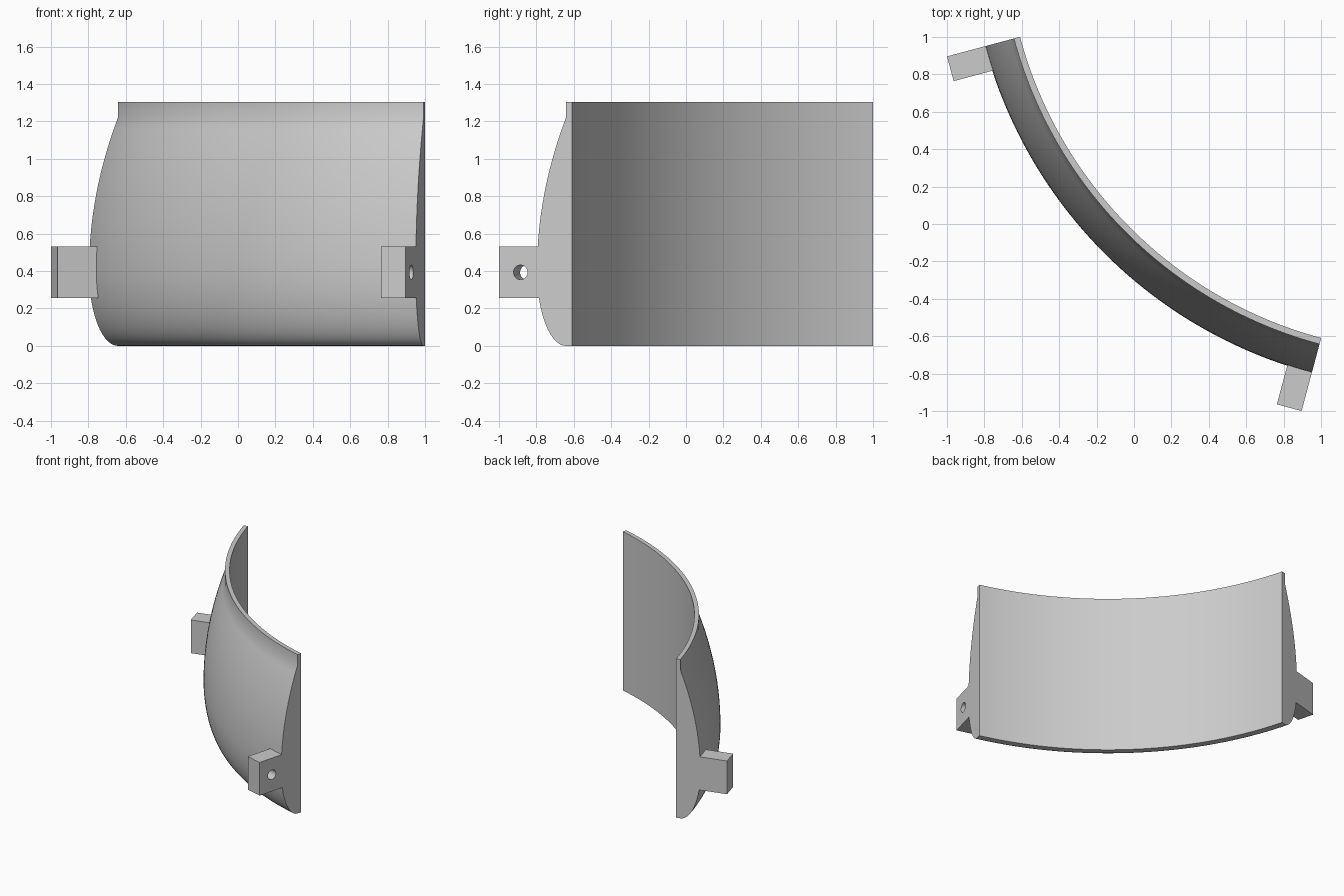
import bpy, bmesh, math
from mathutils import Matrix, Vector

if "Cube" in bpy.data.objects:
    bpy.data.objects.remove(bpy.data.objects["Cube"])

CENTRE = Vector((1.59, 1.59, 0))   # axis of the curved wall
INNER, WALL, BULGE = 2.277, 0.034, 0.16
HEIGHT, BELLY, LIP = 1.305, 0.4, 1.22
START, END, STEPS = math.radians(195), math.radians(255), 64

grey = bpy.data.materials.new("light grey")
grey.use_nodes = True
grey.diffuse_color = (0.6, 0.6, 0.6, 1)
grey.node_tree.nodes["Principled BSDF"].inputs["Base Color"].default_value = grey.diffuse_color


def make_object(name, bm):
    bmesh.ops.recalc_face_normals(bm, faces=bm.faces)
    mesh = bpy.data.meshes.new(name)
    bm.to_mesh(mesh)
    bm.free()
    mesh.materials.append(grey)
    obj = bpy.data.objects.new(name, mesh)
    bpy.context.collection.objects.link(obj)
    return obj


def polar(radius, angle, z):
    return CENTRE + Vector((radius * math.cos(angle), radius * math.sin(angle), z))


def wall_section():
    """Flat inside, elliptical lower belly, parabolic upper slope, thin lip."""
    pts = [(INNER, HEIGHT), (INNER, 0)]
    for i in range(15):
        a = math.pi / 2 * i / 14
        pts.append((INNER + WALL + BULGE * math.sin(a), BELLY * (1 - math.cos(a))))
    for i in range(1, 15):
        u = i / 14
        pts.append((INNER + WALL + BULGE * (1 - u * u), BELLY + (LIP - BELLY) * u))
    pts.append((INNER + WALL, HEIGHT))
    return pts


# Curved shell: section swept round the axis
bm = bmesh.new()
section = wall_section()
rings = []
for s in range(STEPS + 1):
    angle = START + (END - START) * s / STEPS
    rings.append([bm.verts.new(polar(r, angle, z)) for r, z in section])
for a, b in zip(rings, rings[1:]):
    for i in range(len(section)):
        j = (i + 1) % len(section)
        bm.faces.new((a[i], a[j], b[j], b[i]))
bm.faces.new(rings[0])
bm.faces.new(rings[-1])
shell = make_object("curved_shell", bm)


def apply_boolean(tool, operation):
    mod = shell.modifiers.new(operation, 'BOOLEAN')
    mod.object, mod.operation, mod.solver = tool, operation, 'EXACT'
    bpy.context.view_layer.objects.active = shell
    bpy.ops.object.modifier_apply(modifier=mod.name)
    bpy.data.objects.remove(tool)


# Mounting tabs flush with each end, each with a bolt hole
TAB_IN, TAB_OUT, TAB_DEPTH, TAB_LOW, TAB_HIGH = 2.36, 2.681, 0.137, 0.257, 0.53
for angle, inward in ((START, 1), (END, -1)):
    frame = Matrix.Translation(CENTRE) @ Matrix.Rotation(angle, 4, 'Z')
    bm = bmesh.new()
    bmesh.ops.create_cube(bm, size=1)
    size = Matrix.Diagonal((TAB_OUT - TAB_IN, TAB_DEPTH, TAB_HIGH - TAB_LOW, 1))
    place = Matrix.Translation(((TAB_IN + TAB_OUT) / 2, inward * TAB_DEPTH / 2, (TAB_LOW + TAB_HIGH) / 2))
    bm.transform(frame @ place @ size)
    apply_boolean(make_object("mounting_tab", bm), 'UNION')

    bm = bmesh.new()
    bmesh.ops.create_cone(bm, cap_ends=True, segments=32, radius1=0.039, radius2=0.039, depth=0.6)
    place = Matrix.Translation((2.562, 0, 0.393)) @ Matrix.Rotation(math.pi / 2, 4, 'X')
    bm.transform(frame @ place)
    apply_boolean(make_object("bolt_hole", bm), 'DIFFERENCE')

# Smooth curved faces, keep edges crisp
bpy.ops.object.select_all(action='DESELECT')
shell.select_set(True)
bpy.context.view_layer.objects.active = shell
bpy.ops.object.shade_smooth_by_angle(angle=math.radians(30))
